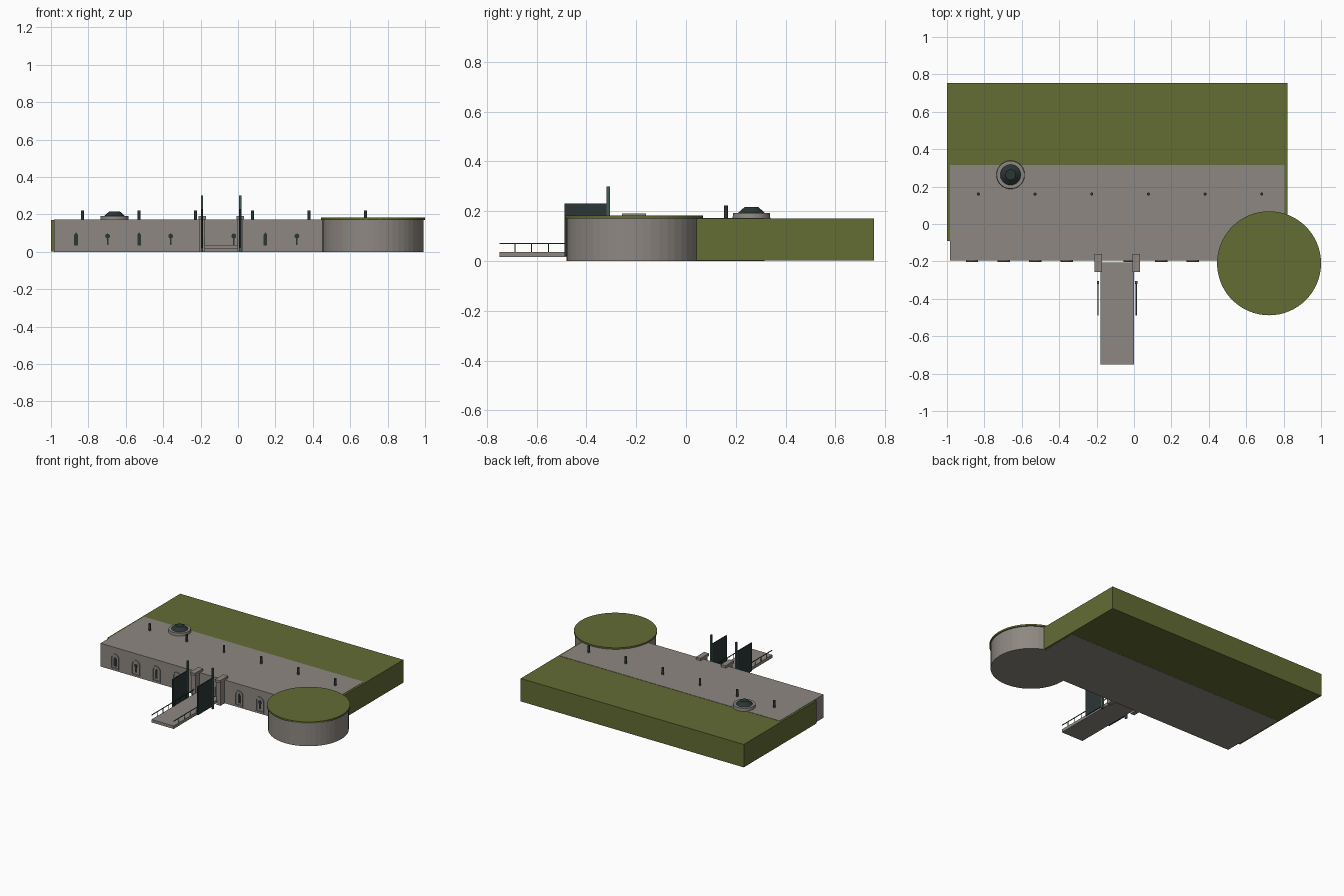
import bpy, bmesh, math
from mathutils import Matrix

if "Cube" in bpy.data.objects:
    bpy.data.objects.remove(bpy.data.objects["Cube"])


def material(name, rgb):
    m = bpy.data.materials.new(name)
    m.use_nodes = True
    m.diffuse_color = (*rgb, 1)
    m.node_tree.nodes["Principled BSDF"].inputs["Base Color"].default_value = (*rgb, 1)
    return m


STONE = material("grey stone", (0.27, 0.245, 0.22))
GRASS = material("olive grass", (0.125, 0.15, 0.034))
IRON = material("dark iron", (0.024, 0.036, 0.037))
GREEN = material("green metal", (0.05, 0.11, 0.09))


def finish(name, bm, mat):
    bmesh.ops.recalc_face_normals(bm, faces=bm.faces)
    mesh = bpy.data.meshes.new(name)
    bm.to_mesh(mesh)
    bm.free()
    mesh.materials.append(mat)
    ob = bpy.data.objects.new(name, mesh)
    bpy.context.collection.objects.link(ob)
    return ob


def box(name, x, y, z, mat):
    """Box from (min, max) pairs."""
    bm = bmesh.new()
    bmesh.ops.create_cube(bm, size=1)
    for v in bm.verts:
        v.co = [r[0] + (c + 0.5) * (r[1] - r[0]) for c, r in zip(v.co, (x, y, z))]
    return finish(name, bm, mat)


def cone(name, x, y, z, r1, r2, mat, sides=48):
    """Upright cylinder or frustum over the height pair z."""
    bm = bmesh.new()
    bmesh.ops.create_cone(bm, cap_ends=True, segments=sides, radius1=r1, radius2=r2,
                          depth=z[1] - z[0],
                          matrix=Matrix.Translation((x, y, (z[0] + z[1]) / 2)))
    return finish(name, bm, mat)


def plate(name, outline, x, y, depth, mat):
    """Outline in x and z, extruded towards the front."""
    bm = bmesh.new()
    f = bm.faces.new([bm.verts.new((x + px, y, pz)) for px, pz in outline])
    ext = bmesh.ops.extrude_face_region(bm, geom=[f])["geom"]
    moved = [g for g in ext if isinstance(g, bmesh.types.BMVert)]
    bmesh.ops.translate(bm, verts=moved, vec=(0, -depth, 0))
    return finish(name, bm, mat)


def arc(r, z, a0, a1, n):
    return [(r * math.cos(a0 + (a1 - a0) * i / n), z + r * math.sin(a0 + (a1 - a0) * i / n))
            for i in range(n + 1)]


# Earth bank and the stone building set into it
WALL = -0.195
box("grass_bank", (-1, 0.82), (-0.09, 0.755), (0.001, 0.17), GRASS)
box("stone_hall", (-0.985, 0.805), (WALL, 0.315), (0, 0.172), STONE)

# Round tower with a turf roof
cone("round_tower", 0.722, -0.21, (0, 0.171), 0.27, 0.27, STONE)
cone("tower_roof", 0.722, -0.21, (0.171, 0.183), 0.278, 0.278, GRASS, 64)

# Roof skylight
cone("skylight_ring", -0.66, 0.263, (0.17, 0.192), 0.076, 0.074, STONE)
cone("skylight_dome", -0.66, 0.263, (0.192, 0.216), 0.055, 0.028, IRON, 24)

# Row of roof posts
for i in range(6):
    cone("roof_post", -0.832 + 0.303 * i, 0.16, (0.17, 0.222), 0.008, 0.008, IRON, 12)

# Arched windows: frame, sill and alternating slit shapes
frame = ([(0.033, 0.02)] + arc(0.033, 0.092, 0, math.pi, 12) + [(-0.033, 0.02)]
         + [(-0.025, 0.02)] + arc(0.025, 0.092, math.pi, 0, 12) + [(0.025, 0.02)])
pointed = [(-0.01, 0.033), (0.01, 0.033), (0.01, 0.09), (0, 0.105), (-0.01, 0.09)]
keyhole = [(-0.004, 0.035), (0.004, 0.035)] + arc(0.013, 0.084, -1.26, math.pi + 1.26, 14)
for i in range(8):
    if i == 4:
        continue
    x = -0.866 + 0.1687 * i
    plate("window_frame", frame, x, WALL, 0.006, STONE)
    box("window_sill", (x - 0.033, x + 0.033), (WALL - 0.007, WALL), (0.012, 0.02), STONE)
    plate("window_slit", keyhole if i % 2 else pointed, x, WALL, 0.002, IRON)

# Bridge deck
MID = -0.09
box("bridge_deck", (MID - 0.09, MID + 0.09), (-0.75, -0.205), (0.015, 0.037), STONE)

# Gate pillars, poles, leaves and railings on both sides
for side, s in (("right", -1), ("left", 1)):
    x = MID + 0.102 * s
    box(side + "_pillar", (x - 0.016, x + 0.016), (-0.245, -0.17), (0, 0.172), STONE)
    box(side + "_pillar_cap", (x - 0.02, x + 0.02), (-0.257, -0.16), (0.172, 0.19), STONE)
    box(side + "_gate_pole", (x - 0.006, x + 0.006), (-0.32, -0.306), (0, 0.3), GREEN)
    box(side + "_gate_leaf", (x - 0.003, x + 0.003), (-0.488, -0.315), (0.02, 0.23), IRON)
    rx = MID + 0.088 * s
    box(side + "_handrail", (rx - 0.002, rx + 0.002), (-0.75, -0.26), (0.068, 0.073), GREEN)
    for i in range(7):
        cone(side + "_rail_post", rx, -0.688 + 0.068 * i, (0.037, 0.07), 0.002, 0.002, GREEN, 6)
